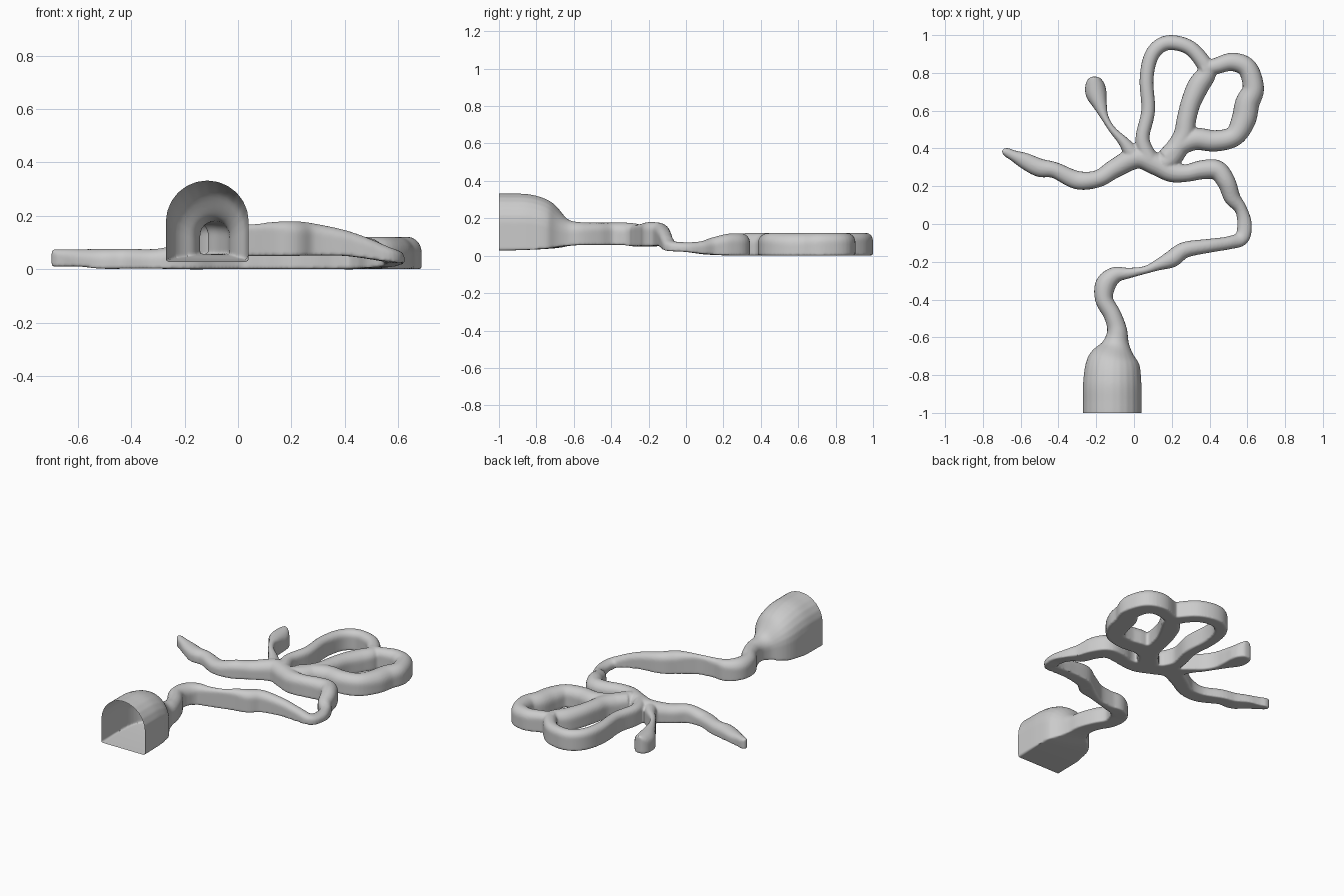
import bpy, bmesh, math
from mathutils import Vector

if "Cube" in bpy.data.objects:
    bpy.data.objects.remove(bpy.data.objects["Cube"])


def smooth_path(points, steps=6):
    """Catmull-Rom through stations of (x, y, half width, floor z, roof z)."""
    out = []
    for i in range(len(points) - 1):
        p0, p1 = points[max(i - 1, 0)], points[i]
        p2, p3 = points[i + 1], points[min(i + 2, len(points) - 1)]
        for s in range(steps):
            t = s / steps
            out.append([0.5 * (2 * b + (c - a) * t + (2 * a - 5 * b + 4 * c - d) * t * t
                               + (3 * b - a - 3 * c + d) * t ** 3)
                        for a, b, c, d in zip(p0, p1, p2, p3)])
    return out + [list(points[-1])]


def arch(w, h):
    """Flat floor, upright walls, rounded roof."""
    spring = max(h - w, 0.45 * h)
    pts = [(-w, 0), (0, 0), (w, 0), (w, spring * 0.5)]
    for k in range(13):
        a = math.pi * k / 12
        pts.append((w * math.cos(a), spring + (h - spring) * math.sin(a)))
    return pts + [(-w, spring * 0.5)]


def sweep(bm, points):
    path = smooth_path(points)
    rings = []
    for i, (x, y, w, z0, z1) in enumerate(path):
        a, b = path[max(i - 1, 0)], path[min(i + 1, len(path) - 1)]
        d = Vector((b[0] - a[0], b[1] - a[1])).normalized()
        rings.append([bm.verts.new((x + d.y * u, y - d.x * u, z0 + v))
                      for u, v in arch(w, z1 - z0)])
    n = len(rings[0])
    for r, q in zip(rings, rings[1:]):
        for k in range(n):
            bm.faces.new((r[k], r[(k + 1) % n], q[(k + 1) % n], q[k]))
    bm.faces.new(rings[0][::-1])
    bm.faces.new(rings[-1])


def level(points, z0, z1):
    return [(x, y, w, z0, z1) for x, y, w in points]


# Large entrance chamber narrowing into the first bend
entrance = [
    (-.115, -1.06, .155, .035, .34), (-.115, -.95, .155, .036, .34),
    (-.115, -.83, .153, .04, .335), (-.11, -.72, .135, .047, .295),
    (-.095, -.635, .072, .06, .205), (-.09, -.56, .052, .065, .187),
    (-.115, -.48, .046, .065, .185), (-.158, -.40, .047, .065, .185),
    (-.15, -.32, .054, .065, .185), (-.10, -.27, .043, .06, .18)]

# Winding passage sloping down to the lower level
passage = [
    (-.03, -.26, .028, .057, .175), (.06, -.243, .02, .057, .177),
    (.13, -.215, .03, .057, .185), (.20, -.185, .045, .058, .188),
    (.27, -.137, .042, .06, .182), (.40, -.115, .036, .058, .155),
    (.50, -.10, .034, .045, .12), (.57, -.075, .038, .033, .088),
    (.585, 0, .038, .028, .08), (.565, .08, .032, .018, .085),
    (.52, .14, .043, .013, .105), (.49, .22, .048, .01, .125)]

# Lower gallery leading to the far left dead end
gallery = level([
    (.44, .285, .052), (.36, .287, .05), (.28, .27, .046), (.20, .275, .053),
    (.12, .315, .058), (.02, .352, .058)], .008, .128) + level([
        (-.10, .295, .05), (-.19, .24, .045)], .008, .11) + level([
            (-.30, .232, .048), (-.42, .285, .042), (-.50, .298, .048)], .01, .085) + level([
                (-.58, .335, .042), (-.64, .363, .028), (-.675, .38, .023),
                (-.697, .387, .01)], .018, .083)

# First loop: up the left arm, over the top, back down the shared arm
loop_left = level([
    (.08, .34, .05), (.045, .45, .037), (.075, .60, .036), (.066, .76, .036),
    (.088, .88, .038), (.14, .945, .039), (.21, .96, .039), (.30, .93, .039),
    (.37, .85, .042), (.385, .80, .05), (.34, .73, .057), (.30, .64, .052),
    (.277, .55, .051), (.26, .46, .055), (.20, .36, .06), (.16, .32, .05)], .008, .13)

# Second loop: outer right ring
loop_right = level([
    (.36, .82, .04), (.43, .835, .042), (.52, .858, .048), (.60, .825, .052),
    (.632, .72, .056), (.60, .64, .064), (.58, .55, .064), (.53, .465, .054),
    (.43, .44, .056), (.33, .45, .058), (.25, .42, .055), (.17, .35, .05)], .008, .13)

# Small bulb-ended pocket
pocket = level([
    (.0, .36, .05), (-.055, .435, .028), (-.115, .50, .018), (-.155, .565, .02),
    (-.18, .63, .037), (-.20, .69, .055), (-.207, .74, .05), (-.208, .77, .032),
    (-.208, .78, .015)], .008, .12)

bm = bmesh.new()
for run in (entrance + passage + gallery, loop_left, loop_right, pocket):
    sweep(bm, run)
bmesh.ops.recalc_face_normals(bm, faces=bm.faces)
mesh = bpy.data.meshes.new("cave_tunnels")
bm.to_mesh(mesh)
bm.free()
cave = bpy.data.objects.new("cave_tunnels", mesh)
bpy.context.collection.objects.link(cave)
bpy.context.view_layer.objects.active = cave
cave.select_set(True)

# Fuse the runs into one skin and soften the junctions
remesh = cave.modifiers.new("fuse", 'REMESH')
remesh.mode = 'VOXEL'
remesh.voxel_size = 0.007
soften = cave.modifiers.new("soften", 'SMOOTH')
soften.factor = 0.5
soften.iterations = 4
for name in ("fuse", "soften"):
    bpy.ops.object.modifier_apply(modifier=name)

# Slice the mouth open at the front
bm = bmesh.new()
bm.from_mesh(cave.data)
bmesh.ops.bisect_plane(bm, geom=bm.verts[:] + bm.edges[:] + bm.faces[:],
                       plane_co=(0, -1, 0), plane_no=(0, -1, 0), clear_outer=True)
low = min(v.co.z for v in bm.verts)
bmesh.ops.translate(bm, verts=bm.verts, vec=(0, 0, -low))
bm.to_mesh(cave.data)
bm.free()
bpy.ops.object.shade_smooth_by_angle(angle=math.radians(50))
